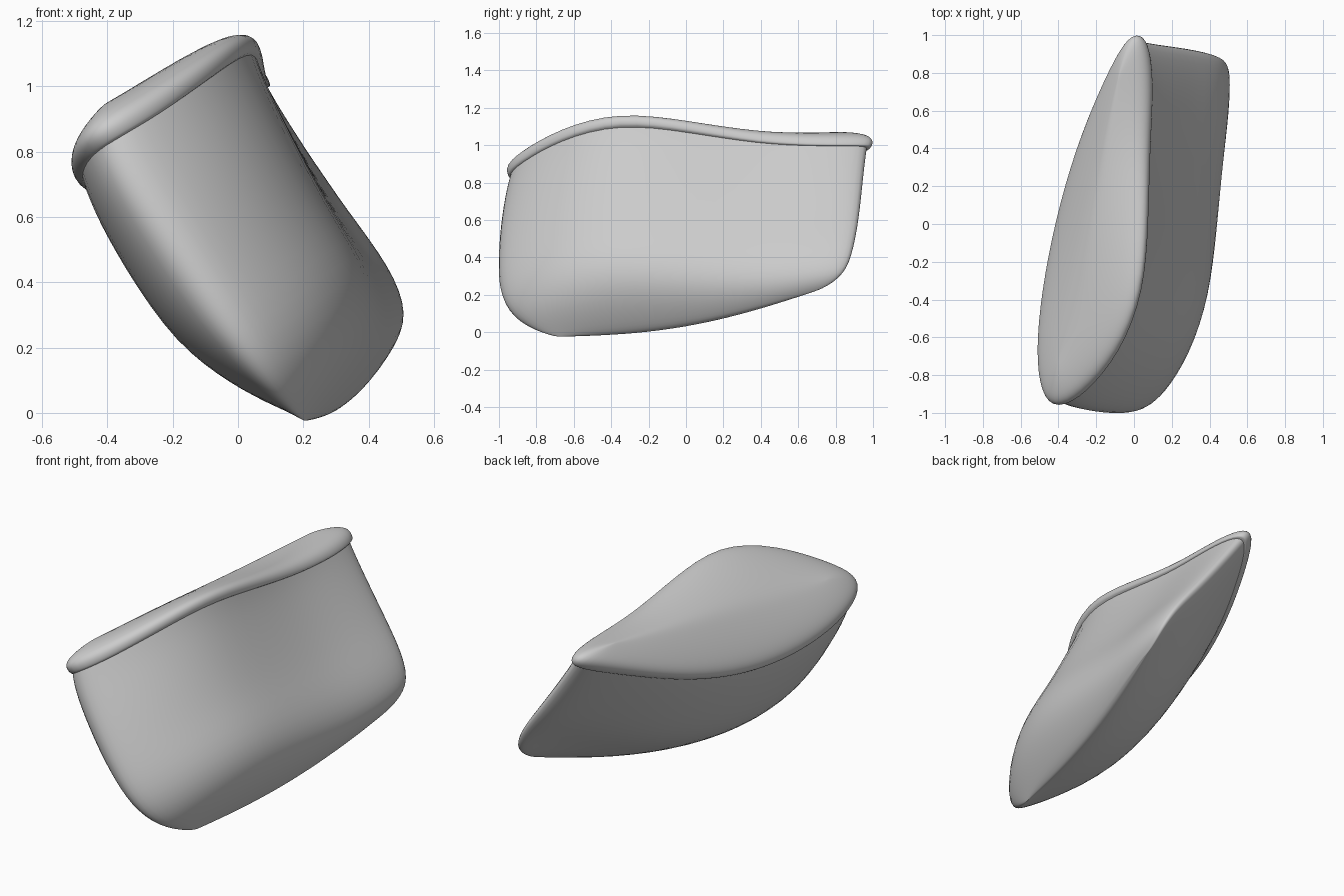
import bpy, bmesh, math
from mathutils import Vector

cube = bpy.data.objects.get("Cube")
if cube:
    bpy.data.objects.remove(cube, do_unlink=True)

grey = bpy.data.materials.new("light_grey")
grey.use_nodes = True
grey.diffuse_color = (0.6, 0.6, 0.6, 1)
grey.node_tree.nodes["Principled BSDF"].inputs["Base Color"].default_value = (0.6, 0.6, 0.6, 1)

# Half widths of the mouth, front to back, on each side of its long axis
LEFT = [0, .09, .165, .205, .213, .185, .12, .055, 0]
RIGHT = [0, .12, .26, .32, .26, .185, .135, .068, 0]
STEPS = len(LEFT) - 1


def ring(front, back, left, right, ends=1, sag=0, lift=0):
    """Closed loop around the axis from front to back."""
    front, back = Vector(front), Vector(back)
    up = Vector((-.6, 0, .8)) * lift
    points = []
    for k in range(2 * STEPS):
        i = k if k <= STEPS else 2 * STEPS - k
        s = .5 - .5 * math.cos(math.pi * i / STEPS) * ends
        if k <= STEPS:
            w, slope = RIGHT[i] * right, .51 + .29 * math.cos(5.2 * (s - .3))
        else:
            w, slope = -LEFT[i] * left, .6 + .6 * math.sin(math.pi * s)
        p = front.lerp(back, s) + Vector((w, 0, w * slope)) + up
        p.z -= sag * math.sin(math.pi * s)
        points.append(p)
    return points


def loft(name, rings, cap_start=False):
    """Skin the rings, round them off and shade them smooth."""
    bm = bmesh.new()
    loops = [[bm.verts.new(p) for p in r] for r in rings]
    for a, b in zip(loops, loops[1:]):
        for k in range(len(a)):
            j = (k + 1) % len(a)
            bm.faces.new((a[k], a[j], b[j], b[k]))
    if cap_start:
        bm.faces.new(loops[0])
    bmesh.ops.remove_doubles(bm, verts=bm.verts, dist=.0005)
    bmesh.ops.recalc_face_normals(bm, faces=bm.faces)
    mesh = bpy.data.meshes.new(name)
    bm.to_mesh(mesh)
    bm.free()
    mesh.materials.append(grey)
    mesh.polygons.foreach_set("use_smooth", [True] * len(mesh.polygons))
    obj = bpy.data.objects.new(name, mesh)
    bpy.context.collection.objects.link(obj)
    sub = obj.modifiers.new("rounding", "SUBSURF")
    sub.levels = sub.render_levels = 2
    return obj


# Pouch body: front end, back end, left and right fullness, sag
TOP_FRONT, TOP_BACK = (-.405, -.98, .86), (.02, 1.02, 1.018)
body_levels = [
    (TOP_FRONT, TOP_BACK, .94, .95, .975, 0),
    ((-.36, -.985, .76), (.06, .985, .95), .99, .91, 1, 0),
    ((-.24, -1.015, .58), (.155, .97, .82), 1.07, .82, 1, 0),
    ((-.1, -1.03, .37), (.305, .95, .62), 1.05, .75, 1, .02),
    ((.02, -1.02, .19), (.435, .92, .455), .78, .74, 1, .03),
    ((.12, -.93, .055), (.505, .875, .315), .42, .55, 1, .045),
    ((.19, -.74, -.025), (.485, .74, .23), .06, .13, 1, .065),
    ((.21, -.66, -.025), (.48, .66, .215), 0, 0, 1, .06),
]
loft("pouch_body", [ring(*level) for level in body_levels])

# Rolled rim and softly domed lid: scale and height of each ring
lid_levels = [(.9, -.035), (.97, -.035), (1.025, 0), (.99, .03),
              (.85, .055), (.55, .075), (.25, .085), (0, .087)]
loft("domed_lid", [ring(TOP_FRONT, TOP_BACK, g, g, 1 - (1 - g) * .25, 0, h)
                   for g, h in lid_levels], cap_start=True)
